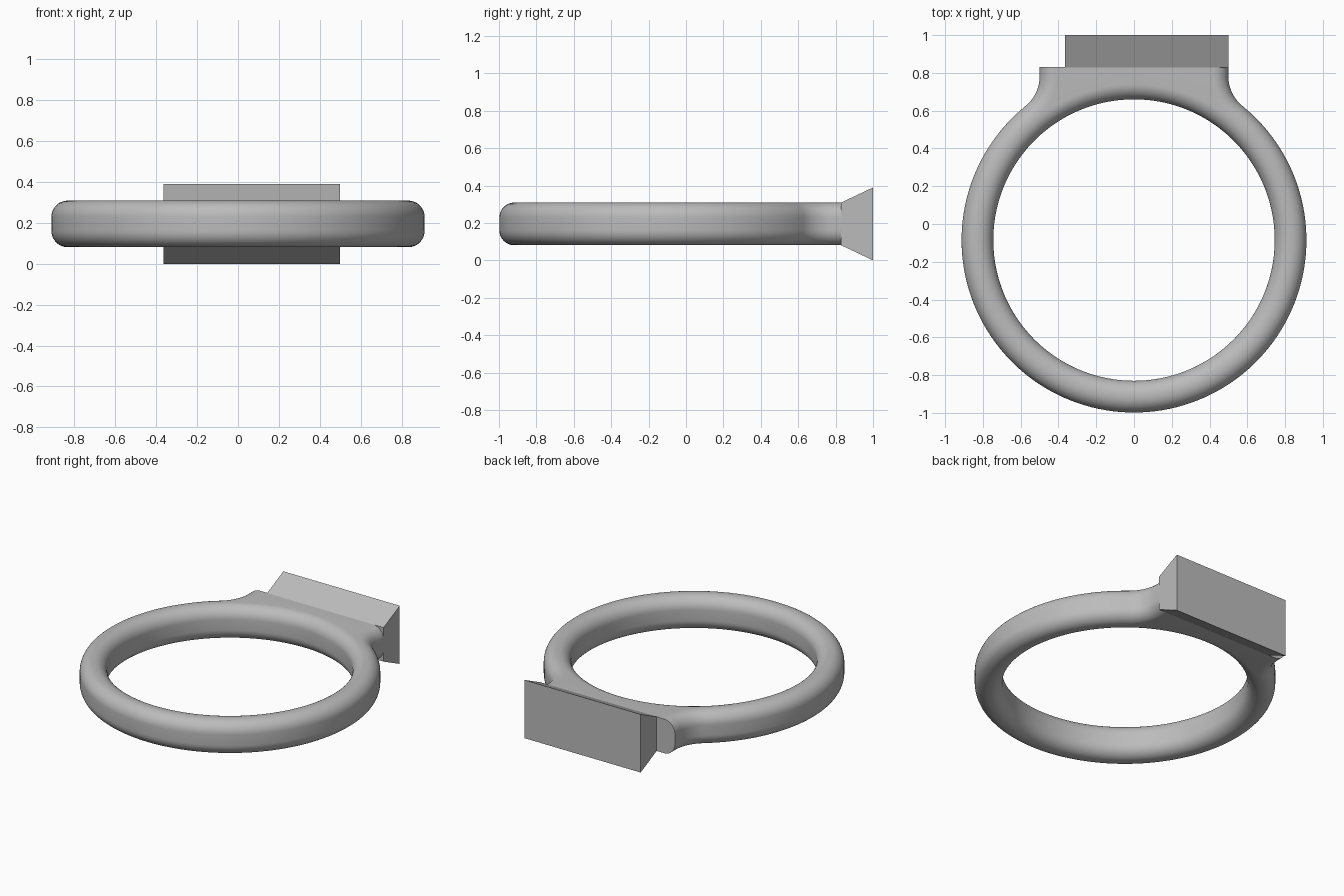
import bpy, bmesh
from math import sin, cos, pi, asin, acos, atan2

cube = bpy.data.objects.get("Cube")
if cube:
    bpy.data.objects.remove(cube, do_unlink=True)

# Main dimensions
CY = -0.085                      # ring centre in y
OUTER, INNER = 0.913, 0.745      # ring radii
MID_Z, HALF_Z = 0.195, 0.114
ROUND = 0.08                     # edge rounding
SEAT_X, SEAT_Y = 0.5, 0.832      # flat seat half width and position
FILLET = 0.2                     # shoulder blend radius
STEPS = 10

metal = bpy.data.materials.new("grey metal")
metal.use_nodes = True
grey = (0.5, 0.5, 0.5, 1)
metal.diffuse_color = grey
metal.node_tree.nodes["Principled BSDF"].inputs["Base Color"].default_value = grey


def make_object(name, bm):
    bmesh.ops.recalc_face_normals(bm, faces=bm.faces)
    mesh = bpy.data.meshes.new(name)
    bm.to_mesh(mesh)
    bm.free()
    mesh.materials.append(metal)
    obj = bpy.data.objects.new(name, mesh)
    bpy.context.collection.objects.link(obj)
    return obj


# Shoulder blend circle touches both the ring and the side of the seat
blend_x = SEAT_X + FILLET
tangent = acos(blend_x / (OUTER + FILLET))
blend_y = CY + (OUTER + FILLET) * sin(tangent)


def outline(d):
    """Outer plan outline moved inward by d, starting at the front."""
    right = []
    for i in range(61):                                   # ring arc
        a = -pi / 2 + (tangent + pi / 2) * i / 60
        right.append(((OUTER - d) * cos(a), CY + (OUTER - d) * sin(a)))
    for i in range(1, 15):                                # concave blend
        a = pi + tangent - tangent * i / 14
        right.append((blend_x + (FILLET + d) * cos(a),
                      blend_y + (FILLET + d) * sin(a)))
    for i in range(21):                                   # flat seat
        right.append(((SEAT_X - d) * (1 - i / 20), SEAT_Y))
    return right + [(-x, y) for x, y in right[-2:0:-1]]


# Rounded edge levels: inward offset and height
levels = []
for side in (-1, 1):
    for i in range(STEPS + 1):
        a = pi / 2 * (i / STEPS if side > 0 else 1 - i / STEPS)
        levels.append((ROUND * (1 - cos(a)),
                       MID_Z + side * (HALF_Z - ROUND + ROUND * sin(a))))

# Band: closed cross-sections joined around the ring
angles = [atan2(y - CY, x) for x, y in outline(0)]
bm = bmesh.new()
loops = []
for d, z in levels:
    loops.append([bm.verts.new((x, y, z)) for x, y in outline(d)])
for d, z in reversed(levels):
    loops.append([bm.verts.new(((INNER + d) * cos(a), CY + (INNER + d) * sin(a), z))
                  for a in angles])
for k, loop in enumerate(loops):
    after = loops[(k + 1) % len(loops)]
    for i in range(len(loop)):
        j = (i + 1) % len(loop)
        bm.faces.new((loop[i], loop[j], after[j], after[i]))
band = make_object("ring_band", bm)
bpy.ops.object.select_all(action='DESELECT')
band.select_set(True)
bpy.context.view_layer.objects.active = band
bpy.ops.object.shade_smooth_by_angle(angle=pi / 6)

# Flared block on the seat, set off centre
bm = bmesh.new()
bmesh.ops.create_cube(bm, size=2)
for v in bm.verts:
    back = v.co.y > 0
    v.co = (0.499 if v.co.x > 0 else -0.364,
            1.0 if back else SEAT_Y - 0.003,
            MID_Z + v.co.z * (0.195 if back else HALF_Z))
make_object("flared_block", bm)
